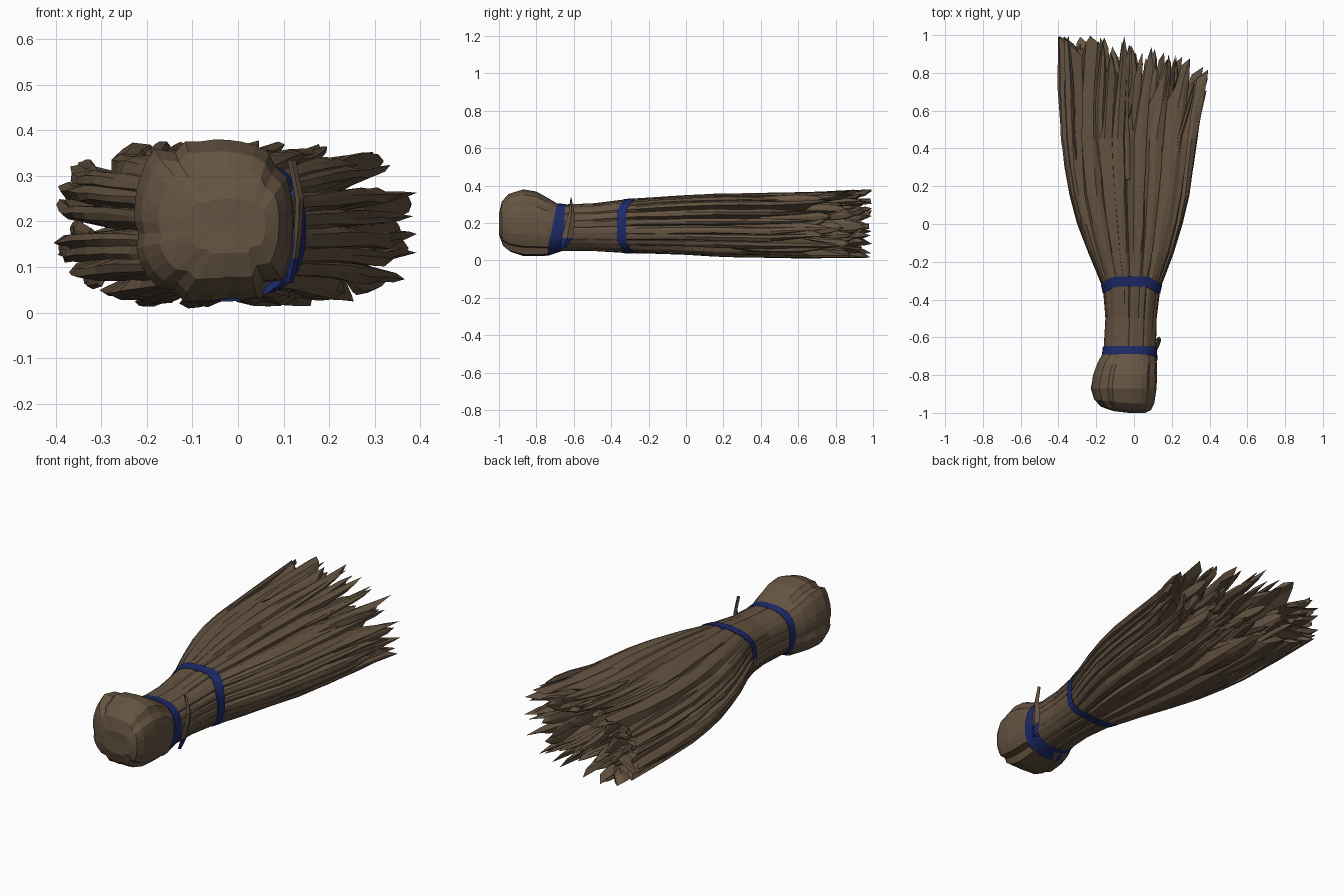
import bpy, bmesh, math, random
from mathutils import Vector

if "Cube" in bpy.data.objects:
    bpy.data.objects.remove(bpy.data.objects["Cube"])

random.seed(11)
R = random.uniform


def material(name, rgb):
    m = bpy.data.materials.new(name)
    m.diffuse_color = (*rgb, 1)
    m.use_nodes = True
    m.node_tree.nodes["Principled BSDF"].inputs["Base Color"].default_value = m.diffuse_color
    return m


STRAW = material("brown straw", (0.13, 0.088, 0.054))
BLUE = material("blue cord", (0.012, 0.023, 0.14))


def interp(table, t):
    if t <= table[0][0]:
        return table[0][1:]
    for a, b in zip(table, table[1:]):
        if t <= b[0]:
            f = (t - a[0]) / (b[0] - a[0])
            return [p + (q - p) * f for p, q in zip(a[1:], b[1:])]
    return table[-1][1:]


# outline: y, left, right, bottom, top
OUTLINE = [(-0.74, -0.17, 0.12, 0.03, 0.31), (-0.66, -0.16, 0.115, 0.055, 0.295),
           (-0.5, -0.152, 0.12, 0.05, 0.305), (-0.34, -0.165, 0.14, 0.04, 0.325),
           (-0.2, -0.225, 0.195, 0.035, 0.337), (0, -0.30, 0.26, 0.028, 0.35),
           (0.2, -0.355, 0.305, 0.018, 0.36), (0.5, -0.392, 0.345, 0.012, 0.362),
           (0.75, -0.408, 0.40, 0.012, 0.37), (1.0, -0.41, 0.425, 0.012, 0.387)]
# how far the straw reaches (y) at each x
REACH = [(-0.41, 1.0), (-0.22, 1.0), (0, 0.96), (0.2, 0.90), (0.3, 0.86), (0.4, 0.80)]
# how boxy the cross-section is along y
BOXY = [(-0.7, 2.5), (-0.34, 2.7), (0.1, 3.2)]


def section(y, a, scale=1.0, n=None, table=OUTLINE):
    n = n or interp(BOXY, y)[0]
    x0, x1, z0, z1 = interp(table, y)
    c, s = math.cos(a), math.sin(a)
    r = scale * (abs(c) ** n + abs(s) ** n) ** (-1 / n)
    return Vector(((x0 + x1) / 2 + r * c * (x1 - x0) / 2, y,
                   (z0 + z1) / 2 + r * s * (z1 - z0) / 2))


def loft(name, rings, mats, start=True, end=True, closed=False):
    bm = bmesh.new()
    rows = []
    for ring in rings:
        rows.append([bm.verts.new((p.x, max(-1, min(1, p.y)), max(0.002, p.z))) for p in ring])
    pairs = list(zip(rows, rows[1:]))
    if closed:
        pairs.append((rows[-1], rows[0]))
    for a, b in pairs:
        for i in range(len(a)):
            j = (i + 1) % len(a)
            bm.faces.new((a[i], a[j], b[j], b[i]))
    for row, on in ((rows[0], start), (rows[-1], end)):
        if on:
            c = bm.verts.new(sum((v.co for v in row), Vector()) / len(row))
            for i in range(len(row)):
                bm.faces.new((row[i], row[(i + 1) % len(row)], c))
    bmesh.ops.recalc_face_normals(bm, faces=bm.faces)
    me = bpy.data.meshes.new(name)
    bm.to_mesh(me)
    bm.free()
    for m in mats:
        me.materials.append(m)
    ob = bpy.data.objects.new(name, me)
    bpy.context.collection.objects.link(ob)
    return ob


# fluted handle and fan: each ridge is a groove, side, crest, side
RIDGES = 24
cols = []
for k in range(RIDGES):
    w = 2 * math.pi / RIDGES
    base = w * (k + R(-0.22, 0.22))
    depth = R(0.4, 1.6)
    x = section(0.85, base + w / 2).x
    blunt = x < -0.2
    tip = 1.0 - R(0, 0.03) if blunt else interp(REACH, x)[0] - R(-0.02, 0.1)
    lean = R(-0.25, 0.25)
    for off, groove, back in ((0, 1, 0.27), (0.17, 0.12, 0.1), (0.5, 0, 0), (0.83, 0.15, 0.1)):
        end = base if off == 0 else base + (0.5 + lean + (off - 0.5) * (0.85 if blunt else 0.55)) * w
        cols.append((base + off * w, groove * depth,
                     tip - back * (0.35 if blunt else R(0.6, 1.3)), end))
FLUTE = [(-0.66, 0.02), (-0.4, 0.025), (-0.2, 0.08), (0.1, 0.16), (0.5, 0.26), (1, 0.32)]


def flute(y):
    return interp(FLUTE, y)[0]


rings = []
for y in (-0.68, -0.5, -0.34, -0.27, -0.15, 0, 0.15, 0.3, 0.45):
    jit = 0.016 if y > -0.3 else 0.003
    rings.append([section(y, a + R(-1, 1) * jit, 1 - flute(y) * g + R(-1, 0.4) * jit)
                  for a, g, e, ta in cols])
for f in (0.5, 1):
    rings.append([section(0.45 + (e - 0.45) * f, a + (ta - a) * f,
                          1 - flute(0.45 + 0.5 * f) * g + R(-0.04, 0.005))
                  for a, g, e, ta in cols])
# folded back inside so the ragged end is hollow
rings.append([section(e - 0.04, ta, 0.84 - 0.1 * g) for a, g, e, ta in cols])
rings.append([section(0.58, a, 0.66) for a, g, e, ta in cols])
loft("straw_fan", rings, [STRAW], start=False)


# loose strands with tapered tips
def strand(name, a, depth, y0, y1, width, thick, blunt=False):
    rings, phase, wob = [], R(0, 6), R(0.006, 0.014)
    for t in (0, 0.25, 0.5, 0.72, 0.88, 1):
        y = y0 + (y1 - y0) * t
        c = section(y, a, depth * (0.93 + 0.07 * t))
        c += Vector((math.sin(phase + 5 * t), 0, 0.7 * math.cos(phase + 4 * t))) * wob
        k = interp([(0, 0.6), (0.3, 1), (0.7, 0.9), (0.88, 0.6), (1, 0.45 if blunt else 0.06)], t)[0]
        # long side follows the bundle surface
        wx, wz = (width, thick) if abs(math.sin(a)) > 0.72 else (thick, width)
        rings.append([c + Vector((wx * k * math.cos(q), R(-0.01, 0.01) * t, wz * k * math.sin(q)))
                      for q in (math.tau * i / 6 + phase for i in range(6))])
    loft(name, rings, [STRAW], start=False)


for i in range(18):
    a = math.tau * (i + R(-0.3, 0.3)) / 18
    x = section(0.9, a).x
    strand(f"outer_strand_{i}", a, R(0.9, 0.96), R(0.2, 0.4),
           min(0.995, interp(REACH, x)[0] + R(-0.1, 0.01)), R(0.02, 0.034), R(0.009, 0.016), x < -0.2)
for i in range(24):
    a, d = 2.4 * i, 0.25 + 0.5 * math.sqrt((i + 0.5) / 24)
    x = section(0.9, a, d).x
    strand(f"inner_strand_{i}", a, d, 0.56,
           min(0.99, interp(REACH, x)[0] + R(-0.12, 0.0)), R(0.025, 0.045), R(0.014, 0.024))

# rounded, lobed head
HEAD = [(-1.0, -0.11, 0.06, 0.13, 0.25), (-0.985, -0.175, 0.09, 0.075, 0.315),
        (-0.95, -0.212, 0.108, 0.045, 0.355), (-0.87, -0.228, 0.12, 0.025, 0.38),
        (-0.8, -0.217, 0.122, 0.025, 0.368), (-0.74, -0.195, 0.122, 0.028, 0.335),
        (-0.69, -0.17, 0.116, 0.04, 0.305), (-0.655, -0.155, 0.108, 0.06, 0.29)]
HC = 36
# creases between lobes, and bulges beside them
LOBES = {4: 0.06, 10: 0.02, 12: 0.09, 13: -0.06, 14: -0.03, 19: 0.05, 24: 0.07, 25: -0.04,
         28: 0.03, 30: -0.04, 31: 0.1, 32: -0.03}
rings = []
for row in HEAD:
    ring = []
    for i in range(HC):
        k = 1 if row[0] < -0.72 else 0.1
        n = 2.7 if row[0] < -0.72 else 2.5
        p = section(row[0], math.tau * i / HC, 1 - k * LOBES.get(i, 0) + R(-0.008, 0.004), n, HEAD)
        if row[0] < -0.9:
            p.y += 0.12 * max(0, -p.x - 0.03) + 0.1 * max(0, 0.15 - p.z)
        ring.append(p)
    rings.append(ring)
loft("head", rings, [STRAW], end=False)


# cords, slanted around the bundle, with a width that varies
def cord(name, centre, half, grow):
    rings = [[], [], [], []]
    for i in range(40):
        a = math.tau * i / 40
        p = section(-0.5, a)
        y, h = centre(p), half(p)
        for ring, dy, s in zip(rings, (-h, -h, h, h), (0.95, grow, grow, 0.95)):
            ring.append(section(y + dy, a, s))
    return loft(name, rings, [BLUE, STRAW], start=False, end=False, closed=True)


cord("neck_cord", lambda p: -0.70 + 0.13 * (p.z - 0.05),
     lambda p: 0.04 - 0.09 * max(0, p.z - 0.1), 1.04)
fan_cord = cord("fan_cord", lambda p: -0.345 + 0.04 * min(1, max(0, 2.2 - abs(p.x + 0.02) / 0.06)),
                lambda p: 0.023 + 0.03 * max(0, p.z - 0.2), 1.015)
# straw covers the cord low on the left side
for f in fan_cord.data.polygons:
    f.material_index = 1 if f.center.x < -0.12 and 0.06 < f.center.z < 0.19 else 0

# upright knot sliver beside the neck
path = [(0.112, -0.655, 0.065, 0.014), (0.125, -0.635, 0.12, 0.03), (0.133, -0.622, 0.19, 0.026),
        (0.135, -0.612, 0.25, 0.017), (0.118, -0.615, 0.335, 0.002)]
knot = loft("knot_sliver", [[Vector((x + 0.009 * math.cos(q), y + w * math.sin(q), z))
                             for q in (0, 1.57, 3.14, 4.71)] for x, y, z, w in path], [STRAW, BLUE])
for f in knot.data.polygons:
    f.material_index = 1 if f.center.z < 0.15 or f.normal.y > 0.7 else 0
